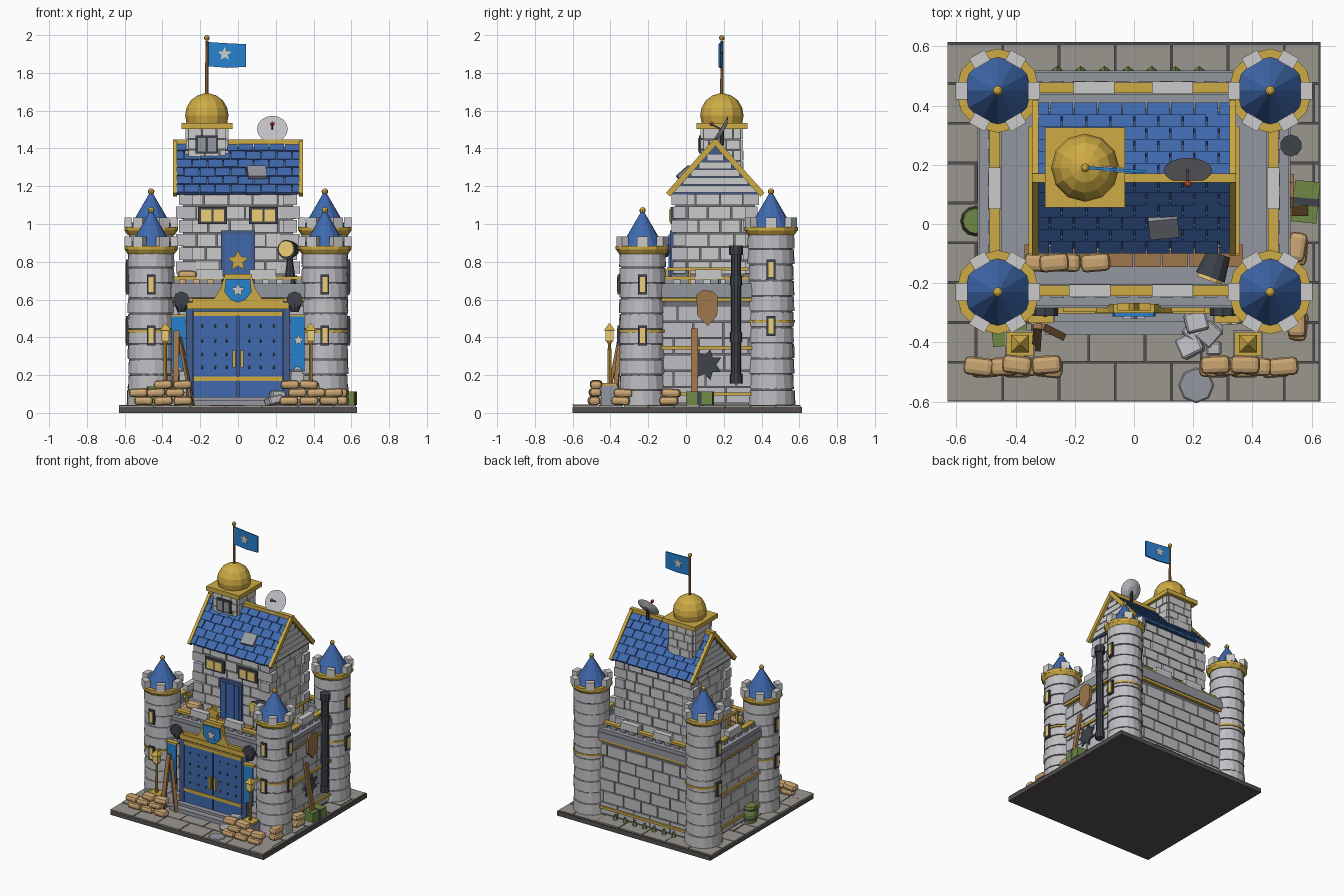
import bpy, bmesh, random
from math import sin, cos, pi, atan2, hypot
from mathutils import Matrix, Vector, Euler

if "Cube" in bpy.data.objects:
    bpy.data.objects.remove(bpy.data.objects["Cube"])

random.seed(4)
COL = dict(stone=(.52, .52, .55), pale=(.68, .68, .7), mortar=(.16, .16, .18), paving=(.33, .31, .28),
           gold=(.62, .41, .06), blue=(.05, .14, .42), navy=(.06, .11, .27), bright=(.02, .22, .62),
           wood=(.34, .18, .07), tan=(.6, .38, .17), green=(.16, .25, .06), iron=(.05, .055, .07),
           glow=(.85, .62, .18), slab=(.09, .08, .08), ledge=(.3, .31, .35), red=(.5, .05, .04))
parts = {}

def P(name, col):
    if name not in parts:
        parts[name] = (bmesh.new(), col)
    return parts[name][0]

def M(c, s=(1, 1, 1), r=(0, 0, 0)):
    return Matrix.LocRotScale(Vector(c), Euler(r), Vector(s))

def box(bm, c, s, r=(0, 0, 0)):
    bmesh.ops.create_cube(bm, size=1, matrix=M(c, s, r))

def span(bm, x0, x1, y0, y1, z0, z1):
    box(bm, ((x0+x1)/2, (y0+y1)/2, (z0+z1)/2), (x1-x0, y1-y0, z1-z0))

def cone(bm, c, r1, r2, h, n=12, r=(0, 0, 0)):
    bmesh.ops.create_cone(bm, cap_ends=True, segments=n, radius1=r1, radius2=r2, depth=h, matrix=M(c, r=r))

def ball(bm, c, r, s=(1, 1, 1), n=8):
    bmesh.ops.create_uvsphere(bm, u_segments=n, v_segments=6, radius=r, matrix=M(c, s))

def prism(bm, pts, depth, c, r=(0, 0, 0)):
    # outline in local x/z, extruded along local y
    m = M(c, r=r)
    a = [bm.verts.new(m @ Vector((x, -depth/2, z))) for x, z in pts]
    b = [bm.verts.new(m @ Vector((x, depth/2, z))) for x, z in pts]
    n = len(pts)
    fs = [bm.faces.new(a), bm.faces.new(b[::-1])]
    fs += [bm.faces.new((a[i], b[i], b[(i+1) % n], a[(i+1) % n])) for i in range(n)]
    bmesh.ops.recalc_face_normals(bm, faces=fs)

def star(bm, c, rad, depth=.012, r=(0, 0, 0)):
    prism(bm, [((rad if i % 2 == 0 else rad*.48)*sin(i*pi/5), (rad if i % 2 == 0 else rad*.48)*cos(i*pi/5))
               for i in range(10)], depth, c, r)

def beam(bm, a, b, w, t):
    a, b = Vector(a), Vector(b)
    q = (b-a).to_track_quat('Z', 'Y')
    bmesh.ops.create_cube(bm, size=1, matrix=Matrix.LocRotScale((a+b)/2, q, Vector((w, t, (b-a).length))))

def bricks(bm, a, b, z0, z1, rows, bl, t=.022, gap=.007):
    L, ang, h = hypot(b[0]-a[0], b[1]-a[1]), atan2(b[1]-a[1], b[0]-a[0]), (z1-z0)/rows
    for k in range(rows):
        u = -bl*.5*(k % 2)
        while u < L-.01:
            w = bl*random.uniform(.85, 1.15)
            p, q = max(u, 0), min(u+w, L)
            if q-p > .015:
                m = (p+q)/2
                box(bm, (a[0]+cos(ang)*m, a[1]+sin(ang)*m, z0+h*(k+.5)),
                    (q-p-gap, t*random.uniform(.7, 1.2), h-gap), (0, 0, ang))
            u += w

# base slab and paving
span(P("base_slab", "slab"), -.63, .63, -.6, .615, 0, .032)
pv, w = P("paving_stones", "paving"), 1.21/9
for j in range(9):
    x = -.63 - .09*(j % 2)
    while x < .62:
        x0, x1 = max(x, -.63), min(x+.19, .63)
        if x1-x0 > .02:
            span(pv, x0, x1-.006, -.598+j*w, -.604+(j+1)*w, .03, random.uniform(.038, .043))
        x += .19

# corner towers
for sx in (-1, 1):
    for cy, top, wins in ((-.23, .85, (.41, .68)), (.45, .95, (.46, .76))):
        cx = sx*.46
        n = 10 if top < .9 else 11
        cone(P("tower_cores", "mortar"), (cx, cy, top/2+.02), .113, .113, top-.04, 16)
        h = (top-.04)/n
        for i in range(n):
            r = random.uniform(.117, .123) + (.005 if i == 0 else 0)
            cone(P("tower_drums", "stone"), (cx, cy, .04+h*(i+.5)), r+.003, r, h-.006, 16,
                 (0, 0, random.random()))
        g = P("tower_gold_rings", "gold")
        cone(g, (cx, cy, top*.51), .127, .127, .014, 16)
        cone(g, (cx, cy, top+.005), .125, .142, .025, 12)
        cone(g, (cx, cy, top+.025), .142, .142, .018, 12)
        for i in range(6):
            a = i*pi/3
            box(P("tower_merlons", "pale"), (cx+.122*cos(a), cy+.122*sin(a), top+.058), (.04, .06, .052), (0, 0, a))
        cone(P("tower_roofs", "blue"), (cx, cy, top+.12), .118, .008, .19, 12)
        ball(g, (cx, cy, top+.222), .017)
        cone(g, (cx, cy, top+.2), .018, .01, .02, 8)
        for z in wins:
            dirs = [(sx, 0)] + ([(0, -1)] if cy < 0 else [])
            for dx, dy in dirs:
                a = atan2(dy, dx)
                box(P("tower_window_frames", "iron"), (cx+.12*dx, cy+.12*dy, z), (.024, .046, .105), (0, 0, a))
                box(P("tower_window_panes", "glow"), (cx+.124*dx, cy+.124*dy, z), (.022, .026, .08), (0, 0, a))

# curtain walls with bricks, bands, cornice and parapet
wall, cor, band = P("wall_cores", "mortar"), P("wall_cornice", "ledge"), P("wall_gold_bands", "gold")
cop, mer, bal = P("parapet_coping", "gold"), P("parapet_merlons", "pale"), P("parapet_posts", "ledge")
br = P("wall_bricks", "stone")
for a, b, nx, ny, ms in (((-.37, -.255), (.37, -.255), 0, -1, (-.15, .13)),
                         ((-.37, .49), (.37, .49), 0, 1, (-.135, .13)),
                         ((-.5, -.13), (-.5, .35), -1, 0, (.01,)), ((.5, -.13), (.5, .35), 1, 0, (.01,))):
    a, b, n = Vector((*a, 0)), Vector((*b, 0)), Vector((nx, ny, 0))
    mid, L, u = (a+b)/2, (b-a).length, (b-a).normalized()
    ang = atan2(u.y, u.x)
    def bar(bm, off, z, along, th, hh, at=0):
        box(bm, mid+n*off+u*at+Vector((0, 0, z)), (along, th, hh), (0, 0, ang))
    bar(wall, -.035, .34, L, .07, .62)
    bricks(br, a, b, .05, .57, 6, .15)
    for z in (.1, .345 if nx else .1, .6):
        bar(band, .01, z, L, .024, .018)
    bar(cor, .0, .635, L, .056, .05)
    bar(cor, -.015, .67, L, .075, .03)
    k = int(L/.07)
    for i in range(k):
        bar(bal, -.025, .692, .045, .035, .03, (i+.5-k/2)*L/k)
    bar(cop, -.03, .713, L, .036, .016)
    for m in ms:
        bar(mer, -.03, .733, .14, .042, .05, m)
span(P("wall_walk_floor", "ledge"), -.47, .47, -.22, .46, .62, .655)
for i in range(8):
    span(P("walkway_planks", "wood"), -.37+i*.093, -.283+i*.093, -.145, -.07, .655, .67)
for s in (-1, 1):
    for y in (-.1, .02, .14, .26):
        span(P("inner_rail", "gold"), s*.35-.007, s*.35+.007, y-.007, y+.007, .65, .76)
    span(P("inner_rail", "gold"), s*.35-.007, s*.35+.007, -.1, .33, .755, .77)

# gate: frame, doors, studs, bands, lintel, crest
span(P("gate_frame", "navy"), -.275, .275, -.283, -.25, .05, .56)
for s in (-1, 1):
    span(P("gate_posts", "navy"), s*.257-.018, s*.257+.018, -.295, -.26, .05, .55)
    span(P("gate_doors", "blue"), s*.12-.115, s*.12+.115, -.292, -.27, .07, .535)
    span(P("gate_handles", "gold"), s*.022-.008, s*.022+.008, -.308, -.288, .24, .33)
    for z in (.24, .31, .38, .46):
        for x in (.06, .12, .19):
            ball(P("gate_studs", "iron"), (s*x, -.293, z), .008, n=6)
    # wall lanterns, banners, lamp posts
    cone(P("gate_sconces", "iron"), (s*.3, -.28, .6), .043, .043, .06, 8, (pi/2, 0, 0))
    cone(P("gate_sconces", "iron"), (s*.3, -.28, .555), .02, .035, .04, 8)
    prism(P("banners", "bright"), [(-.036, .15), (.036, .15), (.036, -.15), (0, -.125), (-.036, -.15)], .012, (s*.315, -.325, .37))
    span(P("banner_rods", "gold"), s*.315-.043, s*.315+.043, -.335, -.3, .51, .522)
    star(P("banner_stars", "pale"), (s*.32, -.333, .385), .03)
    lx, ly = s*.385, -.405
    g = P("lamp_posts", "gold")
    box(P("lamp_plinths", "ledge"), (lx, ly, .09), (.1, .09, .11))
    box(g, (lx, ly, .15), (.09, .08, .016))
    cone(g, (lx, ly, .26), .011, .009, .22, 8)
    cone(g, (lx, ly, .375), .012, .03, .02, 4, (0, 0, pi/4))
    box(P("lamp_glass", "glow"), (lx, ly, .41), (.04, .04, .06))
    cone(g, (lx, ly, .455), .042, .005, .035, 4, (0, 0, pi/4))
g = P("gate_gold_trim", "gold")
for z in (.18, .525):
    span(g, -.235, .235, -.298, -.275, z-.012, z+.012)
span(g, -.27, .27, -.303, -.25, .55, .585)
span(g, -.24, .24, -.297, -.25, .585, .605)
prism(g, [(-.13, .6), (.13, .6), (.09, .66), (.07, .735), (-.07, .735), (-.09, .66)], .03, (0, -.285, 0))
prism(P("crest_shield", "bright"), [(-.065, .71), (.065, .71), (.072, .64), (.04, .6), (0, .583), (-.04, .6), (-.072, .64)], .02, (0, -.302, 0))
star(P("crest_star", "pale"), (0, -.314, .65), .038)
star(g, (0, -.28, .805), .058, .025)
span(P("front_steps", "ledge"), -.3, .3, -.375, -.26, .04, .068)
span(P("front_steps", "ledge"), -.27, .27, -.33, -.26, .068, .085)

# keep with bricks and corner stones
x, y0, y1 = .29, -.055, .365
span(P("keep_core", "mortar"), -x, x, y0, y1, .65, 1.18)
kb = P("keep_bricks", "pale")
for a, b in (((-x, y0), (x, y0)), ((-x, y1), (x, y1)), ((-x, y0), (-x, y1)), ((x, y0), (x, y1))):
    bricks(kb, a, b, .66, 1.17, 7, .12)
for cx in (-x, x):
    for cy in (y0, y1):
        for i in range(7):
            h = .51/7
            box(P("keep_corner_stones", "stone"), (cx*.95, cy+(.02 if cy < 0 else -.02), .66+h*(i+.5)),
                (.075+.03*(i % 2), .085-.02*(i % 2), h-.008))
span(P("keep_door", "navy"), -.09, .09, -.085, -.05, .66, .965)
for i in range(4):
    span(P("keep_door_planks", "blue"), -.07+i*.035, -.037+i*.035, -.092, -.08, .67, .945)
for s in (-1, 1):
    box(P("keep_window_frames", "iron"), (s*.135, -.068, 1.045), (.155, .03, .09))
    for d in (-.034, .034):
        box(P("keep_window_panes", "glow"), (s*.135+d, -.074, 1.045), (.056, .03, .062))

# gabled roof: shingles, siding, gold trim
ry, rz, run, rise = .155, 1.425, .245, .265
prism(P("roof_core", "navy"), [(-run+.01, 1.155), (run-.01, 1.155), (0, rz-.015)], .64, (0, ry, 0), (0, 0, pi/2))
ang, SL = atan2(rise, run), hypot(run, rise)
for s in (-1, 1):
    for k in range(6):
        d = (k+.5)/6
        for c in range(-1, 9):
            u0 = max(-.325, -.325+c*.0815+.04*(k % 2))
            u1 = min(.325, -.325+(c+1)*.0815+.04*(k % 2))
            if u1-u0 > .02:
                box(P("roof_shingles", "blue"), ((u0+u1)/2, ry+s*run*d, rz-rise*d+random.uniform(0, .004)),
                    (u1-u0-.005, SL/6+.006, .018), (-s*(ang-.1), 0, 0))
    for i in range(5):
        hw = .215*(1-i/5)
        box(P("gable_siding", "pale"), (s*.318, ry, 1.185+i*.042), (.02, hw*2, .037))
    for t in (-1, 1):
        beam(P("roof_gold_trim", "gold"), (s*.333, ry+t*(run+.005), 1.155), (s*.333, ry, 1.435), .022, .03)
beam(P("roof_gold_trim", "gold"), (-.345, ry, 1.435), (.345, ry, 1.435), .03, .026)
box(P("roof_patch", "ledge"), (.1, -.012, 1.275), (.1, .085, .02), (ang-.1, 0, .1))

# belfry, dome, flag
bx, by = -.165, .19
span(P("belfry_core", "mortar"), bx-.1, bx+.1, by-.1, by+.1, 1.2, 1.51)
for i in range(4):
    a, b = [(bx+.1*cos(pi/4+j*pi/2), by+.1*sin(pi/4+j*pi/2)) for j in (i, i+1)]
    k = 2**.5
    a, b = [(bx+(p[0]-bx)*k, by+(p[1]-by)*k) for p in (a, b)]
    bricks(P("belfry_bricks", "pale"), a, b, 1.22 if i != 2 else 1.34, 1.505, 5 if i != 2 else 3, .08, .026, .005)
box(P("belfry_window_frame", "iron"), (bx, .085, 1.42), (.12, .03, .095))
for d in (-.027, .027):
    box(P("belfry_window_panes", "ledge"), (bx+d, .078, 1.42), (.042, .03, .07))
g = P("belfry_cap", "gold")
box(g, (bx, by, 1.52), (.27, .27, .032))
prof = [(.108, 1.535), (.115, 1.575), (.108, 1.615), (.085, 1.655), (.05, 1.68), (.012, 1.692)]
for (r1, z1), (r2, z2) in zip(prof, prof[1:]):
    cone(P("belfry_dome", "gold"), (bx, by, (z1+z2)/2), r1, r2, z2-z1, 12)
cone(P("flag_pole", "wood"), (bx, by, 1.82), .009, .008, .3, 8)
ball(P("flag_finial", "gold"), (bx, by, 1.985), .015)
prism(P("flag", "bright"), [(0, 1.835), (.1, 1.827), (.2, 1.832), (.2, 1.952), (.1, 1.957), (0, 1.963)], .01,
      (bx+.008, by, 0), (0, 0, -.07))
for s in (-1, 1):
    star(P("flag_star", "pale"), (-.07, by-.006+s*.006, 1.9), .037, .006, (0, 0, -.07))

# satellite dish
m = (1.02, 0, 0)
cone(P("satellite_dish", "stone"), (.182, .19, 1.497), .035, .082, .022, 16, m)
cone(P("dish_stand", "iron"), (.182, .19, 1.455), .012, .01, .08, 8)
beam(P("dish_stand", "iron"), (.182, .19, 1.5), (.182, .135, 1.528), .008, .008)
ball(P("dish_receiver", "red"), (.182, .135, 1.53), .012)

# searchlight on the wall walk
cone(P("searchlight", "iron"), (.272, -.14, .865), .052, .04, .085, 12, (-pi/2, pi, -.35))
cone(P("searchlight_lens", "glow"), (.256, -.185, .868), .044, .044, .012, 12, (pi/2, 0, -.35))
cone(P("searchlight_stand", "iron"), (.275, -.135, .75), .035, .012, .18, 8)

# sandbags
sb = P("sandbags", "tan")
def bag(x, y, z, r=0):
    box(sb, (x, y, z), (.1, .062, .046), (0, random.uniform(-.06, .06), r+random.uniform(-.12, .12)))
for s, o in ((-1, -.395), (1, .375)):
    for row, xs in enumerate(((-.105, 0, .105), (-.06, .04, .13), (-.1, 0))):
        for v in xs:
            bag(o-s*v*-1, -.487+.006*row, .064+row*.043)
for v in (-.32, -.23, -.13):
    bag(v, -.13, .69)
bag(-.27, -.13, .73)
for y in (-.345, -.09):
    bag(.555, y, .064, 1.4); bag(.55, y+.012, .105, 1.5)

# props: barrel, crates, planks, pipe, shield, rubble, scorch marks
for r1, r2, z in ((.042, .052, .07), (.052, .042, .13)):
    cone(P("barrel", "green"), (-.535, .01, z), r1, r2, .06, 12)
for z in (.065, .135):
    cone(P("barrel_hoops", "iron"), (-.535, .01, z), .049, .049, .01, 12)
box(P("supply_crates", "green"), (.58, .075, .077), (.085, .14, .07), (0, 0, -.1))
box(P("supply_crates", "green"), (-.42, -.365, .09), (.12, .09, .1), (0, 0, .1))
box(P("crate_strap", "iron"), (.58, .075, .077), (.089, .025, .074), (0, 0, -.1))
pl = P("leaning_planks", "wood")
beam(pl, (.59, .045, .04), (.525, .045, .445), .035, .018)
beam(pl, (-.33, -.42, .04), (-.325, -.345, .435), .03, .018)
beam(pl, (-.24, -.38, .04), (-.31, -.345, .4), .025, .015)
pp = P("drain_pipe", "iron")
cone(pp, (.53, .265, .52), .027, .027, .7, 10)
for z, r in ((.86, .037), (.7, .032), (.4, .032), (.18, .033)):
    cone(pp, (.53, .265, z), r, r, .05, 10)
prism(P("wall_shield", "wood"), [(-.055, .07), (-.02, .095), (.03, .09), (.058, .06), (.055, -.04), (.005, -.095), (-.05, -.04)],
      .02, (.53, .11, .555), (0, 0, pi/2))
prism(P("wall_breach", "iron"), [((.085 if i % 2 else .05)*cos(i*pi/7), (.085 if i % 2 else .05)*sin(i*pi/7)) for i in range(14)],
      .012, (.515, .11, .255), (0, 0, pi/2))
for x, y, z, s in ((.19, -.41, .065, .08), (.25, -.37, .065, .075), (.21, -.33, .095, .075), (.27, -.42, .06, .05), (.2, -.36, .07, .06)):
    box(P("rubble", "stone"), (x, y, z), (s, s*.9, s*.55), (random.uniform(-.3, .3), random.uniform(-.3, .3), random.random()))
cone(P("scorch_mark", "ledge"), (.21, -.545, .043), .06, .055, .004, 8)
for i in range(7):
    cone(P("grass_tufts", "green"), (-.26+i*.08, .515, .06), .018, .004, .04, 5)

# turn every part into an object
for name, (bm, col) in parts.items():
    me = bpy.data.meshes.new(name)
    bm.to_mesh(me); bm.free()
    ob = bpy.data.objects.new(name, me)
    bpy.context.collection.objects.link(ob)
    mat = bpy.data.materials.get(col) or bpy.data.materials.new(col)
    mat.diffuse_color = (*COL[col], 1)
    mat.use_nodes = True
    mat.node_tree.nodes["Principled BSDF"].inputs["Base Color"].default_value = mat.diffuse_color
    me.materials.append(mat)
    if name in ("sandbags", "rubble"):
        bv = ob.modifiers.new("round", 'BEVEL')
        bv.width, bv.segments = (.018, 2) if name == "sandbags" else (.006, 1)
